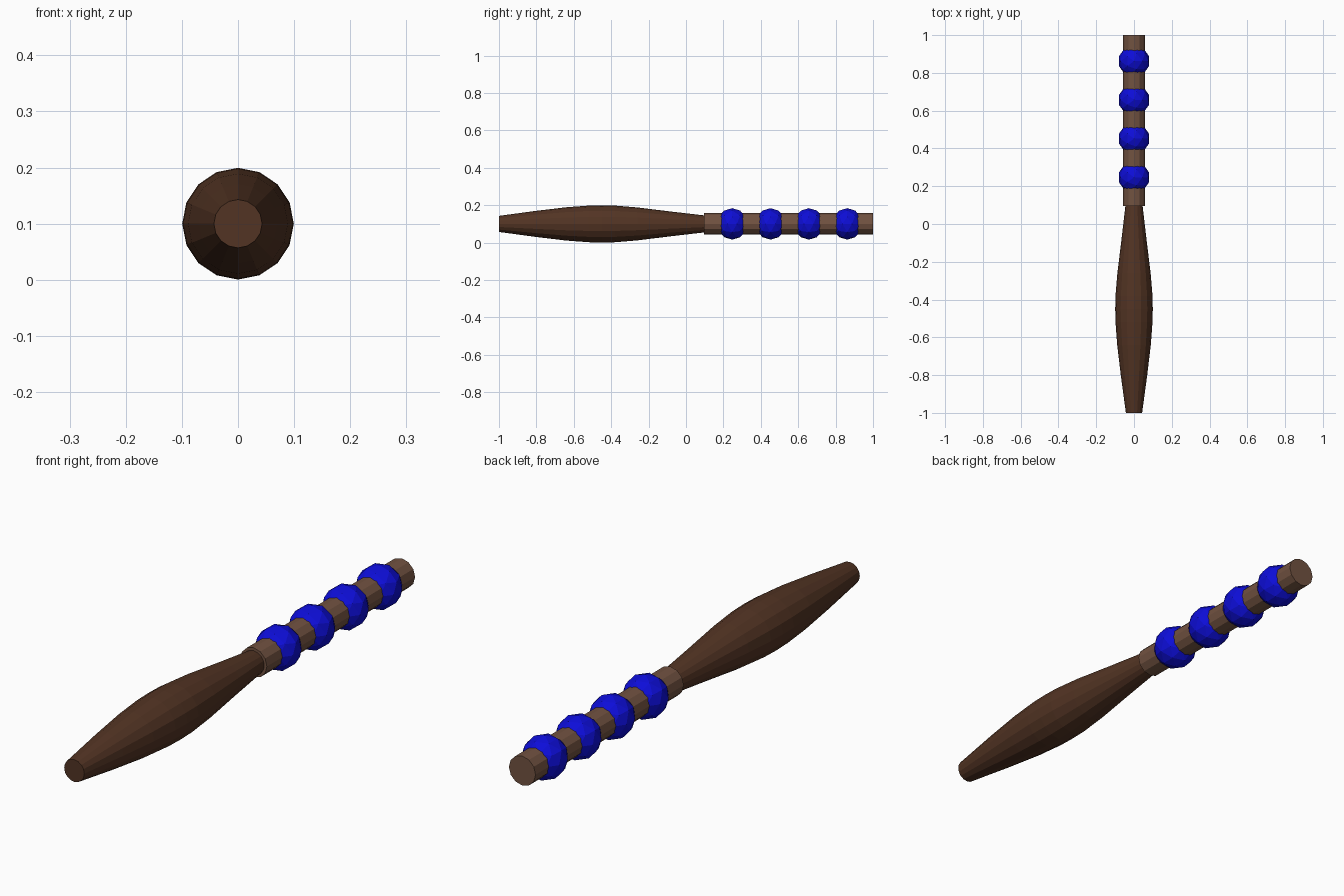
import bpy, bmesh, math
from mathutils import Matrix, Vector

if "Cube" in bpy.data.objects:
    bpy.data.objects.remove(bpy.data.objects["Cube"])

AXIS_Z = 0.1


def material(name, rgb):
    m = bpy.data.materials.new(name)
    m.diffuse_color = (*rgb, 1)
    m.use_nodes = True
    m.node_tree.nodes["Principled BSDF"].inputs["Base Color"].default_value = m.diffuse_color
    return m


dark_wood = material("dark wood", (0.085, 0.034, 0.017))
light_wood = material("light wood", (0.165, 0.084, 0.052))
blue = material("blue", (0.004, 0.004, 0.68))


def finish(bm, name, mat):
    bmesh.ops.recalc_face_normals(bm, faces=bm.faces)
    me = bpy.data.meshes.new(name)
    bm.to_mesh(me)
    bm.free()
    me.materials.append(mat)
    ob = bpy.data.objects.new(name, me)
    bpy.context.collection.objects.link(ob)
    return ob


def lathe_y(name, profile, sides, mat):
    """Capped flat-shaded turning around the y axis; profile is (y, radius)."""
    bm = bmesh.new()
    rings = []
    for y, r in profile:
        rings.append([bm.verts.new((r * math.sin(2 * math.pi * i / sides), y,
                                    AXIS_Z + r * math.cos(2 * math.pi * i / sides)))
                      for i in range(sides)])
    for a, b in zip(rings, rings[1:]):
        for i in range(sides):
            j = (i + 1) % sides
            bm.faces.new((a[i], a[j], b[j], b[i]))
    bm.faces.new(rings[0])
    bm.faces.new(rings[-1])
    return finish(bm, name, mat)


# Swelling turned handle
lathe_y("handle", [(-1.0, 0.043), (-0.8, 0.070), (-0.64, 0.089), (-0.52, 0.098),
                   (-0.45, 0.0995), (-0.38, 0.098), (-0.26, 0.088),
                   (-0.08, 0.066), (0.11, 0.044)], 16, dark_wood)

# Straight rod
lathe_y("rod", [(0.095, 0.057), (1.0, 0.057)], 12, light_wood)

# Four faceted beads threaded on the rod
for k in range(4):
    bm = bmesh.new()
    bmesh.ops.create_icosphere(
        bm, subdivisions=2, radius=0.084,
        matrix=Matrix.Translation(Vector((0, 0.247 + 0.205 * k, AXIS_Z))))
    finish(bm, f"bead_{k + 1}", blue)
